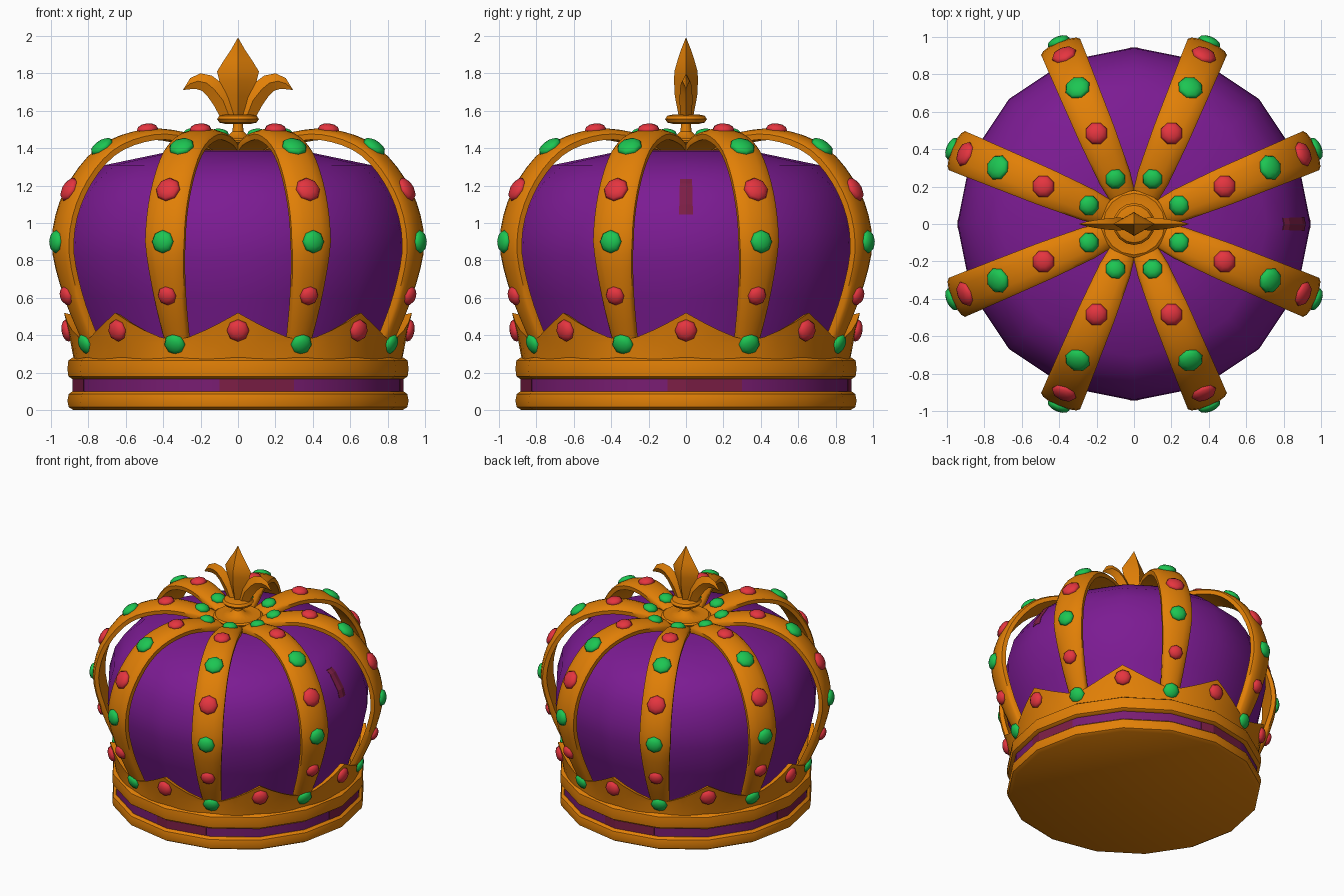
import bpy, bmesh, math
from mathutils import Vector, Matrix

if "Cube" in bpy.data.objects:
    bpy.data.objects.remove(bpy.data.objects["Cube"])


def material(name, rgb):
    m = bpy.data.materials.new(name)
    m.diffuse_color = (*rgb, 1)
    m.use_nodes = True
    m.node_tree.nodes["Principled BSDF"].inputs["Base Color"].default_value = m.diffuse_color
    return m


GOLD = material("gold", (0.76, 0.215, 0.002))
PURPLE = material("purple velvet", (0.20, 0.011, 0.29))
PLUM = material("plum velvet", (0.19, 0.012, 0.17))
WINE = material("wine velvet", (0.20, 0.013, 0.06))
RED = material("red gem", (0.78, 0.035, 0.05))
GREEN = material("green gem", (0.012, 0.56, 0.085))


def finish(name, bm, mat, angle=None):
    bmesh.ops.recalc_face_normals(bm, faces=bm.faces[:])
    me = bpy.data.meshes.new(name)
    bm.to_mesh(me)
    bm.free()
    me.materials.append(mat)
    ob = bpy.data.objects.new(name, me)
    bpy.context.collection.objects.link(ob)
    if angle:
        bpy.ops.object.select_all(action='DESELECT')
        ob.select_set(True)
        bpy.context.view_layer.objects.active = ob
        bpy.ops.object.shade_smooth_by_angle(angle=math.radians(angle))
    return ob


def skin(bm, rings, close=False, cap=False):
    """Bridge rings of points with quads."""
    vs = [[bm.verts.new(p) for p in ring] for ring in rings]
    n, m = len(vs), len(vs[0])
    for i in range(n if close else n - 1):
        a, b = vs[i], vs[(i + 1) % n]
        for j in range(m):
            k = (j + 1) % m
            bm.faces.new((a[j], a[k], b[k], b[j]))
    if cap:
        bm.faces.new(vs[0])
        bm.faces.new(vs[-1])


def lathe(name, profile, mat, sides=16, angle=35):
    bm = bmesh.new()
    skin(bm, [[(r * math.cos(math.tau * j / sides), r * math.sin(math.tau * j / sides), z)
               for j in range(sides)] for r, z in profile], cap=True)
    return finish(name, bm, mat, angle)


def polar(r, a, z, side=0.0):
    """Point at radius r, azimuth a, shifted sideways."""
    return Vector((r * math.cos(a) - side * math.sin(a), r * math.sin(a) + side * math.cos(a), z))


def patch(bm, profile, start, end):
    """Thin plate over a 16-sided lathe between two azimuths in degrees."""
    stops = [start] + [c * 22.5 for c in range(-16, 17) if start < c * 22.5 < end] + [end]
    rings = []
    for deg in stops:
        off = math.radians((deg % 22.5) - 11.25)
        f = math.cos(math.radians(11.25)) / math.cos(off)
        a = math.radians(deg)
        rings.append([polar(r * f + .003, a, z) for r, z in profile]
                     + [polar(r * f - .003, a, z) for r, z in reversed(profile)])
    skin(bm, rings, cap=True)


# Base rings, velvet strip and cap
lathe("lower_ring", [(.88, 0), (.905, .015), (.912, .05), (.905, .085), (.885, .1)], GOLD)
lathe("velvet_strip", [(.882, .09), (.882, .18)], PLUM)
lathe("upper_ring", [(.885, .165), (.907, .18), (.912, .22), (.907, .265), (.885, .28)], GOLD)
CAP = [(.79, .27), (.82, .4), (.90, .6), (.945, .82), (.94, .95), (.90, 1.1),
       (.83, 1.21), (.71, 1.31), (.35, 1.385), (.02, 1.39)]
lathe("velvet_cap", CAP, PURPLE)

# Wine-coloured patches on the strip and on the right of the cap
bm = bmesh.new()
for k in range(4):
    patch(bm, [(.882, .095), (.882, .17)], 90 * k - 96.5, 90 * k - 70)
finish("strip_patches", bm, WINE)
bm = bmesh.new()
patch(bm, [(.915, 1.045), (.90, 1.1), (.83, 1.21), (.80, 1.235)], -2.3, 2.3)
finish("cap_patch", bm, WINE)

# Pointed coronet wall with eight peaks
bm = bmesh.new()
rings = []
for j in range(64):
    a = math.tau * j / 64
    h = 1 - abs((j + 4) % 8 - 4) / 4
    top, rad = .37 + .15 * h ** 1.4, .88 + .05 * h
    rings.append([polar(.878, a, .27), polar(.882 + .013 * h, a, .36), polar(rad, a, top),
                  polar(rad - .04, a, top - .01), polar(.80, a, .27)])
skin(bm, rings, close=True)
finish("coronet_points", bm, GOLD, 40)

# Arch path as (radius, height); inner points also carry the gems
PATH = [Vector(p) for p in ((.84, .27), (.885, .35), (.995, .61), (1.055, .90), (.98, 1.18),
                            (.79, 1.41), (.525, 1.503), (.26, 1.475), (.08, 1.41))]
HALF = [.06, .067, .09, .113, .112, .108, .102, .088, .055]


def tangent(i):
    return (PATH[min(i + 1, len(PATH) - 1)] - PATH[max(i - 1, 0)]) / 2


def arch_samples(steps=4):
    for i in range(len(PATH) - 1):
        for s in range(steps + (i == len(PATH) - 2)):
            t = s / steps
            a, b = PATH[i], PATH[i + 1]
            ta, tb = tangent(i), tangent(i + 1)
            p = ((2*t**3 - 3*t**2 + 1) * a + (t**3 - 2*t**2 + t) * ta
                 + (3*t**2 - 2*t**3) * b + (t**3 - t**2) * tb)
            d = ((6*t*t - 6*t) * (a - b) + (3*t*t - 4*t + 1) * ta + (3*t*t - 2*t) * tb).normalized()
            yield p, Vector((d.y, -d.x)), HALF[i] * (1 - t) + HALF[i + 1] * t


# Eight arches with a bowed outer face
SECTION = [(-.97, -.06), (-1, -.03), (-.85, -.016), (-.45, -.004), (0, 0),
           (.45, -.004), (.85, -.016), (1, -.03), (.97, -.06)]
ANGLES = [math.radians(22.5 + 45 * k) for k in range(8)]
bm = bmesh.new()
for a in ANGLES:
    skin(bm, [[polar(p.x + n.x * o, a, p.y + n.y * o, s * w) for s, o in SECTION]
              for p, n, w in arch_samples()], cap=True)
finish("arches", bm, GOLD, 50)


# Gems
def add_gem(bm, pos, normal, size):
    rot = normal.to_track_quat('Z', 'Y').to_matrix().to_4x4()
    bmesh.ops.create_uvsphere(bm, u_segments=8, v_segments=6, radius=1,
                              matrix=Matrix.Translation(pos) @ rot @ Matrix.Diagonal((size, size, .032, 1)))


reds, greens = bmesh.new(), bmesh.new()
SIZES = [0, .06, .053, .062, .069, .069, .061, .055]
for a in ANGLES:
    for i in range(1, 8):
        d = tangent(i).normalized()
        add_gem(greens if i % 2 else reds, polar(PATH[i].x - d.y * .003, a, PATH[i].y + d.x * .003),
                polar(d.y, a, -d.x), SIZES[i])
for k in range(8):
    a = math.tau * k / 8
    add_gem(reds, polar(.912, a, .425), polar(1, a, -.15), .06)
finish("red_gems", reds, RED, 60)
finish("green_gems", greens, GREEN, 60)

# Crown boss and collar under the finial
lathe("boss", [(.14, 1.415), (.175, 1.43), (.18, 1.442), (.165, 1.452), (.11, 1.447), (.06, 1.46),
               (.03, 1.49), (.022, 1.56)], GOLD)
lathe("collar", [(.07, 1.53), (.1, 1.537), (.112, 1.555), (.1, 1.573), (.07, 1.58)], GOLD)


# Finial leaves: ridged strips, each station (edge a, edge b, depth)
def leaf(name, stations):
    bm = bmesh.new()
    rings = []
    for a, b, d in stations:
        mx, mz = (a[0] + b[0]) / 2, (a[1] + b[1]) / 2
        rings.append([(a[0], 0, a[1]), (mx, -d, mz), (b[0], 0, b[1]), (mx, d, mz)])
    skin(bm, rings, cap=True)
    bmesh.ops.remove_doubles(bm, verts=bm.verts[:], dist=1e-4)
    finish(name, bm, GOLD, 50)


leaf("finial_leaf", [((-w, z), (w, z), d) for z, w, d in (
    (1.55, .03, .035), (1.68, .075, .06), (1.76, .1, .064), (1.81, .112, .062),
    (1.87, .075, .045), (1.93, .035, .025), (1.99, .001, .001))])
for side, sx in (("left", -1), ("right", 1)):
    leaf(side + "_petal", [((sx * ax, az), (sx * bx, bz), d) for ax, az, bx, bz, d in (
        (.0, 1.58, .1, 1.575, .03), (.03, 1.68, .13, 1.63, .035), (.09, 1.75, .165, 1.68, .032),
        (.14, 1.788, .195, 1.708, .027), (.2, 1.8, .228, 1.717, .02),
        (.255, 1.775, .257, 1.715, .012), (.294, 1.712, .293, 1.711, .001))])
